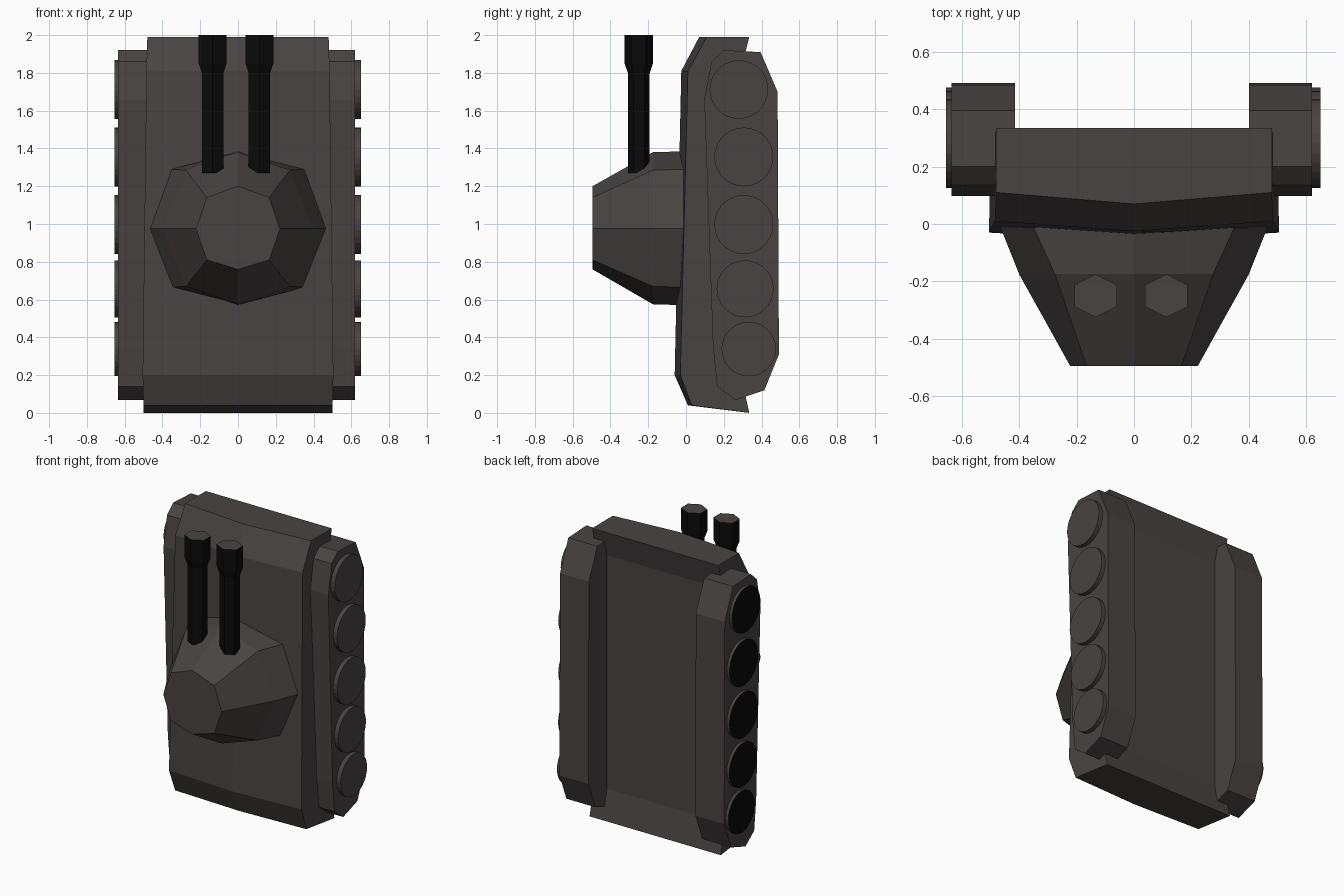
import bpy, bmesh, math

if "Cube" in bpy.data.objects:
    bpy.data.objects.remove(bpy.data.objects["Cube"])


def material(name, rgb):
    m = bpy.data.materials.new(name)
    m.diffuse_color = (*rgb, 1)
    m.use_nodes = True
    m.node_tree.nodes["Principled BSDF"].inputs["Base Color"].default_value = m.diffuse_color
    return m


GREY = material("dark warm grey", (0.065, 0.057, 0.055))
BLACK = material("black", (0.003, 0.003, 0.003))


def loft(name, rings, rule=None):
    """Skin a list of equal rings and close both ends; rule(normal) marks black faces."""
    bm = bmesh.new()
    loops = [[bm.verts.new(p) for p in ring] for ring in rings]
    n = len(loops[0])
    for a, b in zip(loops, loops[1:]):
        for i in range(n):
            j = (i + 1) % n
            bm.faces.new((a[i], a[j], b[j], b[i]))
    bm.faces.new(loops[0])
    bm.faces.new(loops[-1])
    bmesh.ops.recalc_face_normals(bm, faces=bm.faces)
    if rule:
        for f in bm.faces:
            f.material_index = int(rule(f.normal))
    me = bpy.data.meshes.new(name)
    bm.to_mesh(me)
    bm.free()
    me.materials.append(GREY)
    if rule:
        me.materials.append(BLACK)
    ob = bpy.data.objects.new(name, me)
    bpy.context.collection.objects.link(ob)
    return ob


# Hull: (half width, y at edge, y at centre crease, z)
hull = [(0.48, 0.335, 0.335, 1.99), (0.48, 0.11, 0.07, 1.99),
        (0.485, 0.01, -0.025, 1.81), (0.505, -0.03, -0.06, 0.20),
        (0.50, 0.03, 0.01, 0.04), (0.50, 0.335, 0.335, 0.0),
        (0.50, 0.29, 0.29, 0.20), (0.485, 0.29, 0.29, 1.81)]
loft("hull", [[(s * w, ye if s else yc, z) for w, ye, yc, z in hull]
              for s in (-1, 0, 1)])

# Turret: octagonal rings from hull to front face
# (y, side x, diagonal x, top z, upper diagonal z, lower diagonal z, bottom z)
turret = [(0.0, 0.47, 0.355, 1.385, 1.29, 0.665, 0.57),
          (-0.175, 0.40, 0.275, 1.38, 1.285, 0.67, 0.575),
          (-0.495, 0.222, 0.165, 1.20, 1.14, 0.81, 0.76)]
loft("turret", [[(0, y, t), (d, y, u), (x, y, 0.975), (d, y, l),
                 (0, y, b), (-d, y, l), (-x, y, 0.975), (-d, y, u)]
                for y, x, d, t, u, l, b in turret])

# Twin six-sided guns with a wider muzzle
for side, cx in (("left", -0.134), ("right", 0.113)):
    rings = []
    for z, rx, ry in ((1.27, 0.057, 0.058), (1.80, 0.057, 0.058),
                      (1.85, 0.074, 0.075), (2.0, 0.074, 0.075)):
        rings.append([(cx + rx * math.sin(k * math.pi / 3) / math.sin(math.pi / 3),
                       -0.25 + ry * math.cos(k * math.pi / 3), z) for k in range(6)])
    loft(side + "_gun", rings, lambda n: n.z < 0.9)

# Tracks (y, z profile) and their road wheels (y, z, radius)
track = [(0.20, 1.92), (0.395, 1.91), (0.485, 1.70), (0.492, 0.31), (0.415, 0.12),
         (0.26, 0.068), (0.165, 0.14), (0.143, 0.35), (0.097, 1.66), (0.135, 1.86)]
wheels = [(0.28, 1.712, 0.155), (0.306, 1.355, 0.156), (0.306, 0.997, 0.156),
          (0.313, 0.657, 0.151), (0.332, 0.338, 0.144)]
SEG = 28
for side, x_in, x_out, x_cap in (("left", -0.415, -0.635, -0.655),
                                 ("right", 0.40, 0.62, 0.65)):
    loft(side + "_track", [[(x, y, z) for y, z in track] for x in (x_in, x_out)])
    for i, (cy, cz, r) in enumerate(wheels):
        loft(f"{side}_wheel_{i + 1}",
             [[(x, cy + r * math.cos(2 * math.pi * k / SEG),
                cz + r * math.sin(2 * math.pi * k / SEG)) for k in range(SEG)]
              for x in (x_out * 0.97, x_cap)],
             (lambda n: n.x < -0.9) if side == "left" else None)
